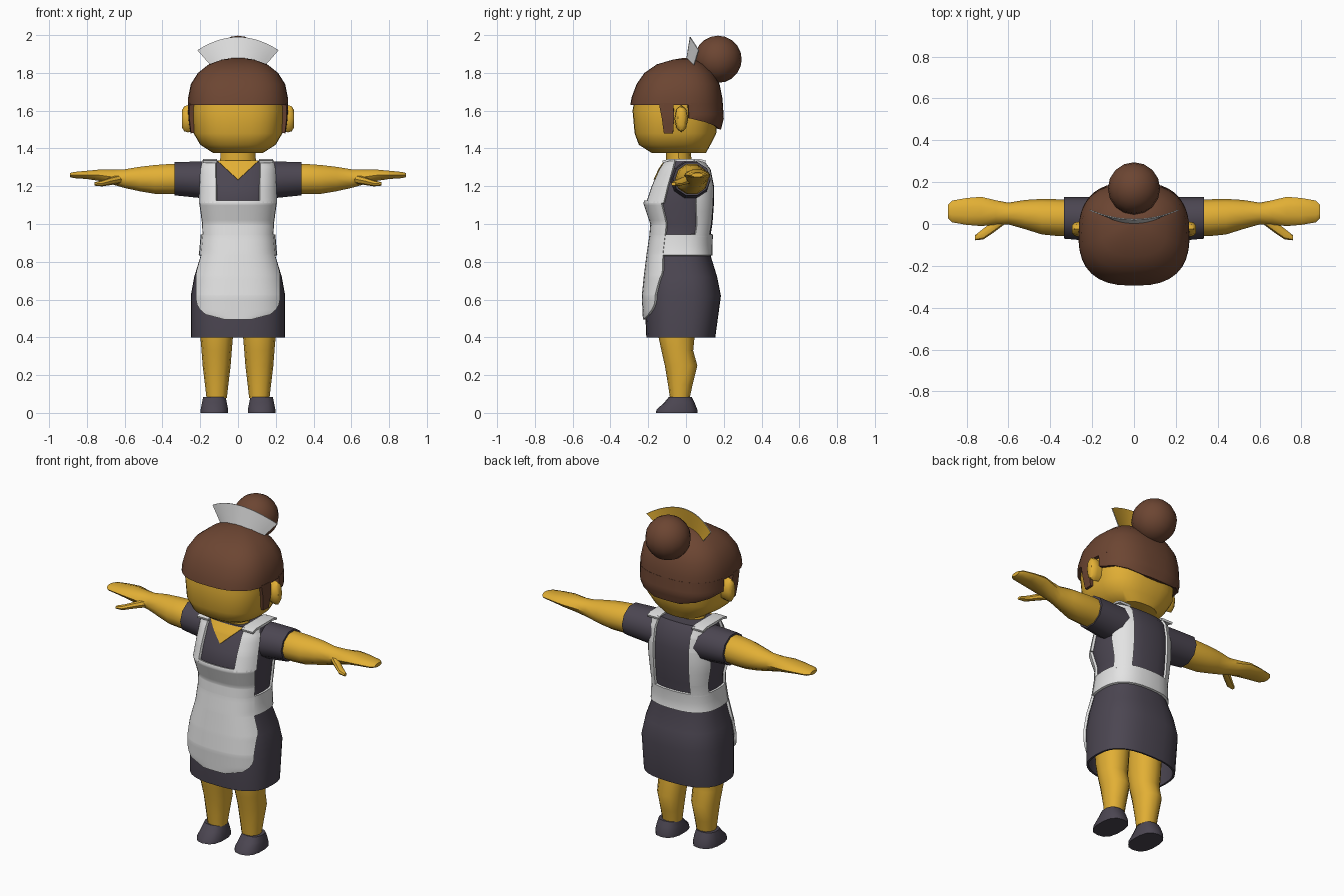
import bpy
from math import sin, cos, asin, pi, sqrt, radians

cube = bpy.data.objects.get("Cube")
if cube:
    bpy.data.objects.remove(cube, do_unlink=True)


def material(name, rgb):
    m = bpy.data.materials.new(name)
    m.use_nodes = True
    m.diffuse_color = (*rgb, 1)
    m.node_tree.nodes["Principled BSDF"].inputs["Base Color"].default_value = (*rgb, 1)
    return m


SKIN = material("golden skin", (0.76, 0.43, 0.035))
HAIR = material("brown hair", (0.15, 0.06, 0.032))
DRESS = material("charcoal dress", (0.071, 0.061, 0.083))
WHITE = material("white cloth", (0.77, 0.77, 0.77))
BOXY = 2.6  # roundness of the torso and head sections


def build(name, rows, mats, closed=False, caps=False, thick=0, mirror=False, angle=40):
    """Skin a grid of points; optional end caps, wall thickness and mirroring."""
    n = len(rows[0])
    verts = [p for r in rows for p in r]
    faces = []
    for i in range(len(rows) - 1):
        for j in range(n if closed else n - 1):
            k = (j + 1) % n
            faces.append((i * n + j, i * n + k, (i + 1) * n + k, (i + 1) * n + j))
    if caps:
        faces.append(tuple(reversed(range(n))))
        faces.append(tuple(range(len(verts) - n, len(verts))))
    mesh = bpy.data.meshes.new(name)
    mesh.from_pydata(verts, [], faces)
    for m in mats:
        mesh.materials.append(m)
    ob = bpy.data.objects.new(name, mesh)
    bpy.context.collection.objects.link(ob)
    bpy.ops.object.select_all(action='DESELECT')
    ob.select_set(True)
    bpy.context.view_layer.objects.active = ob
    if thick:
        mod = ob.modifiers.new("wall", 'SOLIDIFY')
        mod.thickness = thick
        mod.material_offset = len(mats) - 1
        bpy.ops.object.modifier_apply(modifier=mod.name)
    if mirror:
        mod = ob.modifiers.new("mirror", 'MIRROR')
        mod.use_mirror_merge = False
        bpy.ops.object.modifier_apply(modifier=mod.name)
    bpy.ops.object.shade_smooth_by_angle(angle=radians(angle))
    return ob


def power(v, e):
    return (1 if v >= 0 else -1) * abs(v) ** e


def section(prof, z):
    """Half width, front y and back y of a profile at height z."""
    for a, b in zip(prof, prof[1:]):
        if z <= b[0]:
            t = max(0, (z - a[0]) / (b[0] - a[0]))
            return [p + (q - p) * t for p, q in zip(a[1:], b[1:])]
    return prof[-1][1:]


def point(prof, z, a, off=0, n=BOXY, xc=0):
    """Point on the profile surface; angle a runs from the front towards +x."""
    w, f, b = section(prof, z)
    return (xc + (w + off) * power(sin(a), 2 / n),
            (f + b) / 2 - ((b - f) / 2 + off) * power(cos(a), 2 / n), z)


def loft(name, prof, mat, sides=32, n=BOXY, xc=0, **kw):
    rows = [[point(prof, r[0], 2 * pi * j / sides, 0, n, xc) for j in range(sides)] for r in prof]
    return build(name, rows, [mat], closed=True, **kw)


def patch(name, prof, mat, z0, z1, edges, off, thick, cols=16, steps=6, **kw):
    """A cloth panel lying on a profile surface between two edge angles."""
    zs = {round(z0 + (z1 - z0) * i / steps, 4) for i in range(steps + 1)}
    zs |= {r[0] for r in prof if z0 < r[0] < z1}
    rows = []
    for z in sorted(zs):
        a, b = edges(z)
        rows.append([point(prof, z, a + (b - a) * j / cols, off) for j in range(cols + 1)])
    return build(name, rows, [mat], thick=thick, **kw)


def across(fraction):
    """Angle at which a section reaches a fraction of its half width."""
    return asin(power(max(-1, min(1, fraction)), BOXY / 2))


def limb(name, rings, mat, sides=10, **kw):
    """Loft along x from rings of x, y, z, y radius, z radius."""
    rows = [[(x, y + ry * cos(2 * pi * j / sides), z + rz * sin(2 * pi * j / sides))
             for j in range(sides)] for x, y, z, ry, rz in rings]
    return build(name, rows, [mat], closed=True, caps=True, mirror=True, **kw)


# Dress: an open-bottomed shell with a closed top
TORSO = [(0.4, 0.25, -0.21, 0.155), (0.62, 0.25, -0.22, 0.185), (0.72, 0.232, -0.21, 0.165),
         (0.84, 0.195, -0.195, 0.128), (0.94, 0.186, -0.18, 0.13), (1.0, 0.188, -0.175, 0.14),
         (1.11, 0.204, -0.212, 0.148), (1.2, 0.2, -0.182, 0.148), (1.29, 0.195, -0.14, 0.13),
         (1.335, 0.185, -0.11, 0.095)]
loft("dress", TORSO, DRESS, thick=0.012)
loft("dress_shoulders", [(1.31, 0.185, -0.12, 0.1), (1.335, 0.18, -0.105, 0.09)], DRESS, caps=True)
limb("sleeve", [(0.13, 0.02, 1.23, 0.11, 0.105), (0.22, 0.025, 1.235, 0.105, 0.1),
                (0.335, 0.03, 1.24, 0.1, 0.093)], DRESS)


# Apron: rounded skirt panel and bib, belt, straps front and back
def apron_edge(z):
    w = section(TORSO, z)[0]
    x = 0.21 if z > 0.6 else 0.07 + 0.14 * sqrt(max(0, 1 - ((0.6 - z) / 0.105) ** 2))
    a = across(min(x / w, 0.93))
    return -a, a


def strap_edge(turn):
    def edge(z):
        w = section(TORSO, z)[0]
        pair = [across(0.11 / w), across(0.95)]
        return pair if turn == 0 else [pi - pair[1], pi - pair[0]]
    return edge


def neckline(z):
    a = across((z - 1.235) * 1.05 / section(TORSO, z)[0])
    return -a, a


patch("apron", TORSO, WHITE, 0.495, 1.125, apron_edge, 0.014, 0.014, steps=24)
patch("apron_belt", TORSO, WHITE, 0.835, 0.945, lambda z: (0, 2 * pi), 0.012, 0.012, cols=32, steps=2)
patch("front_strap", TORSO, WHITE, 1.11, 1.34, strap_edge(0), 0.014, 0.014, cols=6, mirror=True)
patch("back_strap", TORSO, WHITE, 0.93, 1.34, strap_edge(1), 0.012, 0.012, cols=6, mirror=True)
strap_top = [[(x, y, 1.335 + h) for x in (0.11, 0.185)]
             for y, h in ((-0.125, 0), (-0.09, 0.01), (0.07, 0.01), (0.105, 0))]
build("strap_top", strap_top, [WHITE], thick=0.012, mirror=True)
patch("neckline", TORSO, SKIN, 1.236, 1.335, neckline, 0.006, 0.006, cols=8)

# Arms and hands
limb("arm", [(0.3, 0.03, 1.238, 0.085, 0.082), (0.36, 0.03, 1.238, 0.088, 0.084),
             (0.44, 0.035, 1.236, 0.085, 0.08), (0.52, 0.045, 1.238, 0.07, 0.068),
             (0.6, 0.05, 1.24, 0.052, 0.052), (0.66, 0.055, 1.248, 0.058, 0.042),
             (0.73, 0.06, 1.258, 0.07, 0.032), (0.8, 0.06, 1.26, 0.064, 0.023),
             (0.87, 0.06, 1.259, 0.052, 0.017), (0.89, 0.06, 1.259, 0.032, 0.011)], SKIN)
limb("thumb", [(0.61, 0.03, 1.24, 0.025, 0.025), (0.67, -0.012, 1.228, 0.028, 0.021),
               (0.72, -0.048, 1.215, 0.026, 0.016), (0.76, -0.066, 1.212, 0.012, 0.009)],
     SKIN, sides=8)

# Legs and shoes
LEG = [(0.08, 0.054, -0.085, 0.02), (0.15, 0.062, -0.095, 0.035), (0.25, 0.074, -0.112, 0.06),
       (0.33, 0.08, -0.13, 0.038), (0.4, 0.086, -0.145, 0.045), (0.55, 0.09, -0.16, 0.06)]
loft("leg", LEG, SKIN, sides=12, n=2.2, xc=0.113, mirror=True, caps=True)
SHOE = [(0, 0.074, -0.16, 0.06), (0.018, 0.074, -0.155, 0.06),
        (0.055, 0.067, -0.115, 0.045), (0.085, 0.06, -0.09, 0.03)]
loft("shoe", SHOE, DRESS, sides=14, n=2.5, xc=0.125, mirror=True, caps=True)

# Neck, head and ears
loft("neck", [(1.28, 0.1, -0.1, 0.03), (1.335, 0.095, -0.105, 0.03), (1.42, 0.088, -0.105, 0.02)],
     SKIN, sides=12, n=2, caps=True)
loft("head", [(1.375, 0.13, -0.18, 0.105), (1.42, 0.2, -0.25, 0.13), (1.48, 0.235, -0.272, 0.16),
              (1.6, 0.243, -0.283, 0.17), (1.68, 0.24, -0.27, 0.165)], SKIN, caps=True)
limb("ear", [(0.22, -0.02, 1.555, 0.03, 0.06), (0.265, -0.025, 1.557, 0.036, 0.072),
             (0.285, -0.025, 1.557, 0.032, 0.066), (0.297, -0.025, 1.557, 0.018, 0.045)], SKIN, sides=8)

# Hair: cap, lower back, sideburns and bun
loft("hair_cap", [(1.63, 0.265, -0.295, 0.195), (1.67, 0.264, -0.288, 0.192),
                  (1.74, 0.25, -0.262, 0.178), (1.8, 0.212, -0.22, 0.145),
                  (1.845, 0.155, -0.155, 0.1), (1.87, 0.085, -0.07, 0.05),
                  (1.88, 0.02, -0.01, 0.01)], HAIR, caps=True)
LOW_HAIR = [(1.48, 0.252, -0.285, 0.18), (1.56, 0.263, -0.293, 0.2), (1.64, 0.265, -0.295, 0.195)]


def nape(z):
    a = 1.74 + 1.15 * max(0, (1.56 - z) / 0.06)
    return a, 2 * pi - a


patch("hair_back", LOW_HAIR, HAIR, 1.5, 1.64, nape, 0, 0.03, cols=20, steps=7)
patch("sideburn", LOW_HAIR, HAIR, 1.48, 1.64,
      lambda z: (1.28 + 0.1 * (1.64 - z) / 0.16, 1.54), 0, 0.025, cols=4, steps=3, mirror=True)
bpy.ops.mesh.primitive_uv_sphere_add(segments=16, ring_count=10, radius=0.125, location=(0, 0.17, 1.872))
bun = bpy.context.object
bun.name = "hair_bun"
bun.data.materials.append(HAIR)
bpy.ops.object.shade_smooth_by_angle(angle=radians(40))

# Headpiece: curved fan, white in front and golden behind
fan = []
for t in (0, 0.5, 1):
    us = [j / 8 - 1 for j in range(17)]
    fan.append([((0.145 + 0.07 * t) * u, 0.02 * t + (0.04 + 0.005 * t) * u * u,
                 1.865 + 0.125 * t - (0.025 + 0.045 * t) * u * u) for u in us])
build("headpiece", fan, [WHITE, SKIN], thick=0.005)
